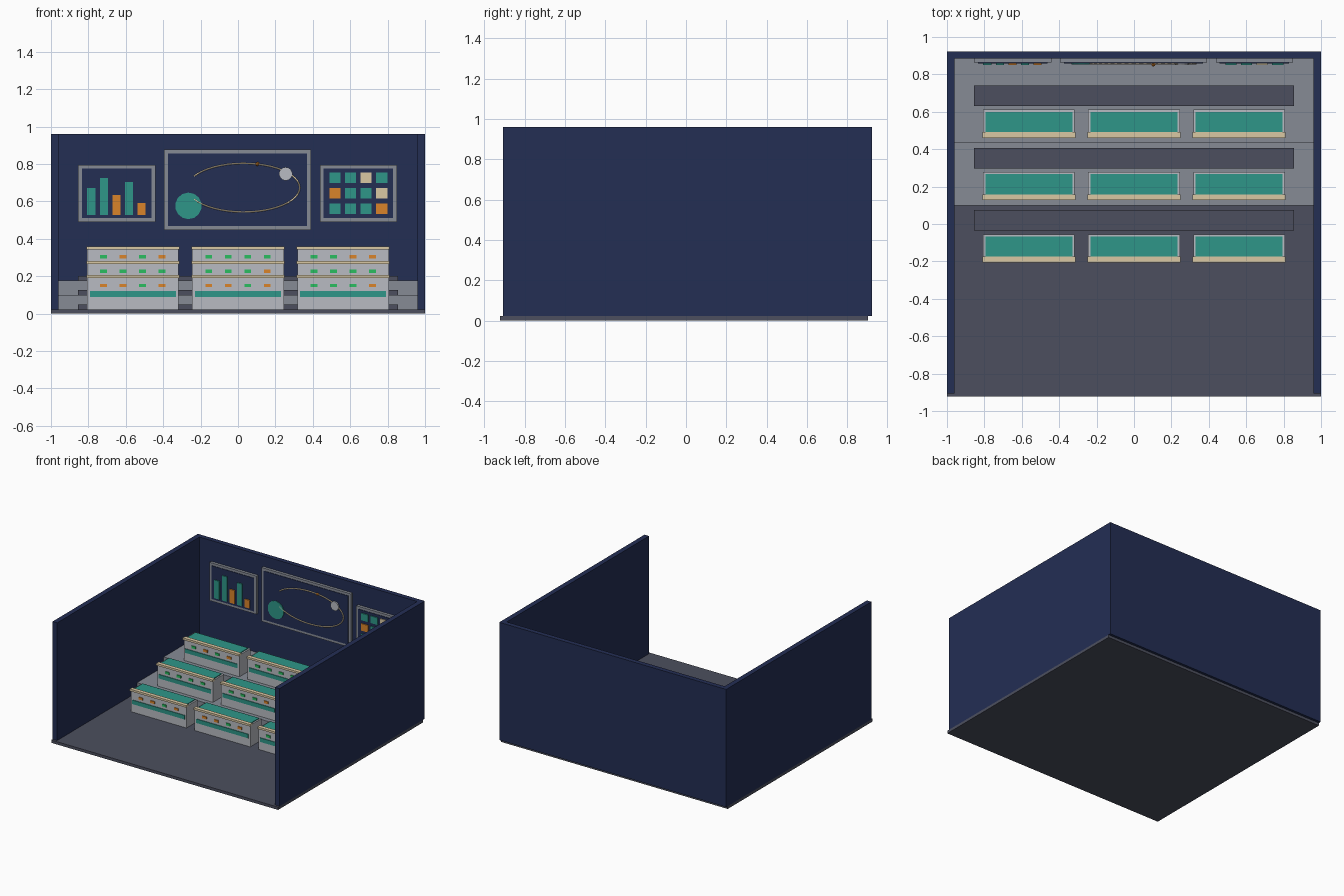
import bpy, bmesh, math
from mathutils import Matrix

cube = bpy.data.objects.get("Cube")
if cube:
    bpy.data.objects.remove(cube, do_unlink=True)


def material(name, rgb):
    lin = [(c / 255 / 12.92) if c < 11 else ((c / 255 + 0.055) / 1.055) ** 2.4 for c in rgb]
    m = bpy.data.materials.new(name)
    m.use_nodes = True
    m.diffuse_color = (*lin, 1)
    m.node_tree.nodes["Principled BSDF"].inputs["Base Color"].default_value = (*lin, 1)
    return m


NAVY = material("navy", (35, 46, 84))
FLOOR = material("floor grey", (76, 79, 94))
GREY = material("mid grey", (134, 139, 149))
LIGHT = material("light grey", (184, 187, 194))
TEAL = material("teal", (46, 150, 136))
ORANGE = material("orange", (218, 132, 42))
GREEN = material("green", (42, 190, 96))
CREAM = material("cream", (218, 200, 164))


def finish(name, bm, mat):
    me = bpy.data.meshes.new(name)
    bm.to_mesh(me)
    bm.free()
    ob = bpy.data.objects.new(name, me)
    me.materials.append(mat)
    bpy.context.collection.objects.link(ob)
    return ob


def box(name, mat, x, y, z):
    """Box from (min, max) pairs on each axis."""
    bm = bmesh.new()
    bmesh.ops.create_cube(bm, size=1)
    for v in bm.verts:
        v.co = [r[0] if c < 0 else r[1] for c, r in zip(v.co, (x, y, z))]
    return finish(name, bm, mat)


def disc(name, mat, x, z, radius, y0, y1, sides):
    bm = bmesh.new()
    place = Matrix.Translation((x, (y0 + y1) / 2, z)) @ Matrix.Rotation(math.pi / 2, 4, 'X')
    bmesh.ops.create_cone(bm, cap_ends=True, segments=sides, radius1=radius,
                          radius2=radius, depth=y1 - y0, matrix=place)
    return finish(name, bm, mat)


def around(c, w):
    return (c - w / 2, c + w / 2)


# Room shell
BASE, BACK = 0.022, 0.885
box("floor", FLOOR, (-1, 1), (-0.923, 0.903), (0, BASE))
box("back_wall", NAVY, (-1, 1), (BACK, 0.923), (BASE, 0.96))
for side, x in (("right", -0.98), ("left", 0.98)):
    box(side + "_wall", NAVY, around(x, 0.04), (-0.906, BACK), (BASE, 0.96))

# Stepped platforms
RISE, STEP = 0.077, 0.333
box("middle_tier", GREY, (-0.96, 0.96), (0.1, BACK), (BASE, BASE + RISE))
box("upper_tier", GREY, (-0.96, 0.96), (0.435, BACK), (BASE + RISE, BASE + 2 * RISE))

# Console rows; G = green lamp, O = orange lamp
LAMPS = (("OOGO", "OOGO", "GGGO"),
         ("GGGG", "GGGO", "GGGG"),
         ("GOGO", "GGGG", "GGOO"))


def console(tag, x, y, z, lamps):
    front = y - 0.195
    box("console_body" + tag, LIGHT, around(x, 0.49), (front, y - 0.055), (z, z + 0.172))
    box("console_desk_panel" + tag, TEAL, around(x, 0.465), (y - 0.178, y - 0.066),
        (z + 0.172, z + 0.178))
    box("console_lip" + tag, CREAM, around(x, 0.497), (y - 0.205, y - 0.174),
        (z + 0.167, z + 0.183))
    box("console_stripe" + tag, TEAL, around(x, 0.46), (front - 0.005, front),
        (z + 0.066, z + 0.098))
    for i, kind in enumerate(lamps):
        box("console_lamp" + tag, GREEN if kind == "G" else ORANGE,
            around(x + (i - 1.5) * 0.104, 0.036), (front - 0.007, front),
            around(z + 0.128, 0.018))


for row in range(3):
    y, z = row * STEP, BASE + row * RISE
    box(f"floor_bench_{row}", FLOOR, (-0.855, 0.855), (y - 0.036, y + 0.074), (z, z + 0.026))
    for col in range(3):
        console(f"_{row}_{col}", (col - 1) * 0.5625, y, z, LAMPS[row][col])

# Wall displays
FACE = 0.859
FRONT = FACE - 0.008


def display(name, x, z):
    box(name + "_frame", GREY, x, (FACE + 0.004, BACK), z)
    box(name + "_screen", NAVY, (x[0] + 0.02, x[1] - 0.02), (FACE, FACE + 0.004),
        (z[0] + 0.02, z[1] - 0.02))


display("chart", (-0.855, -0.442), (0.49, 0.795))
display("orbit", (-0.395, 0.39), (0.447, 0.876))
display("status", (0.438, 0.85), (0.49, 0.795))

# Bar chart
for i, (top, mat) in enumerate(((0.672, TEAL), (0.725, TEAL), (0.635, ORANGE),
                                (0.704, TEAL), (0.592, ORANGE))):
    box(f"chart_bar_{i}", mat, around(-0.784 + i * 0.067, 0.044), (FRONT, FACE), (0.527, top))

# Status tiles
TILES = {"T": TEAL, "O": ORANGE, "C": CREAM}
for r, line in enumerate(("TTCT", "OTTC", "TTTO")):
    for c, kind in enumerate(line):
        box(f"status_tile_{r}_{c}", TILES[kind], around(0.519 + c * 0.083, 0.06),
            (FRONT, FACE), around(0.726 - r * 0.083, 0.056))

# Orbit diagram: open elliptical path, planet, moon and marker
curve = bpy.data.curves.new("orbit_path", 'CURVE')
curve.dimensions = '3D'
curve.bevel_depth = 0.0045
curve.bevel_resolution = 1
curve.use_fill_caps = True
N = 40
path = curve.splines.new('POLY')
path.points.add(N)
for i, p in enumerate(path.points):
    a = math.radians(152) * (2 * i / N - 1)
    p.co = (0.03 + 0.3 * math.cos(a), FACE - 0.003, 0.673 + 0.13 * math.sin(a), 1)
curve.materials.append(CREAM)
orbit = bpy.data.objects.new("orbit_path", curve)
bpy.context.collection.objects.link(orbit)

disc("planet", TEAL, -0.265, 0.576, 0.071, FRONT + 0.002, FACE, 14)
disc("moon", LIGHT, 0.255, 0.747, 0.036, FRONT - 0.002, FACE, 14)
bm = bmesh.new()
bmesh.ops.create_icosphere(bm, subdivisions=1, radius=0.012,
                           matrix=Matrix.Translation((0.104, FACE - 0.006, 0.8)))
finish("orbit_marker", bm, ORANGE)
